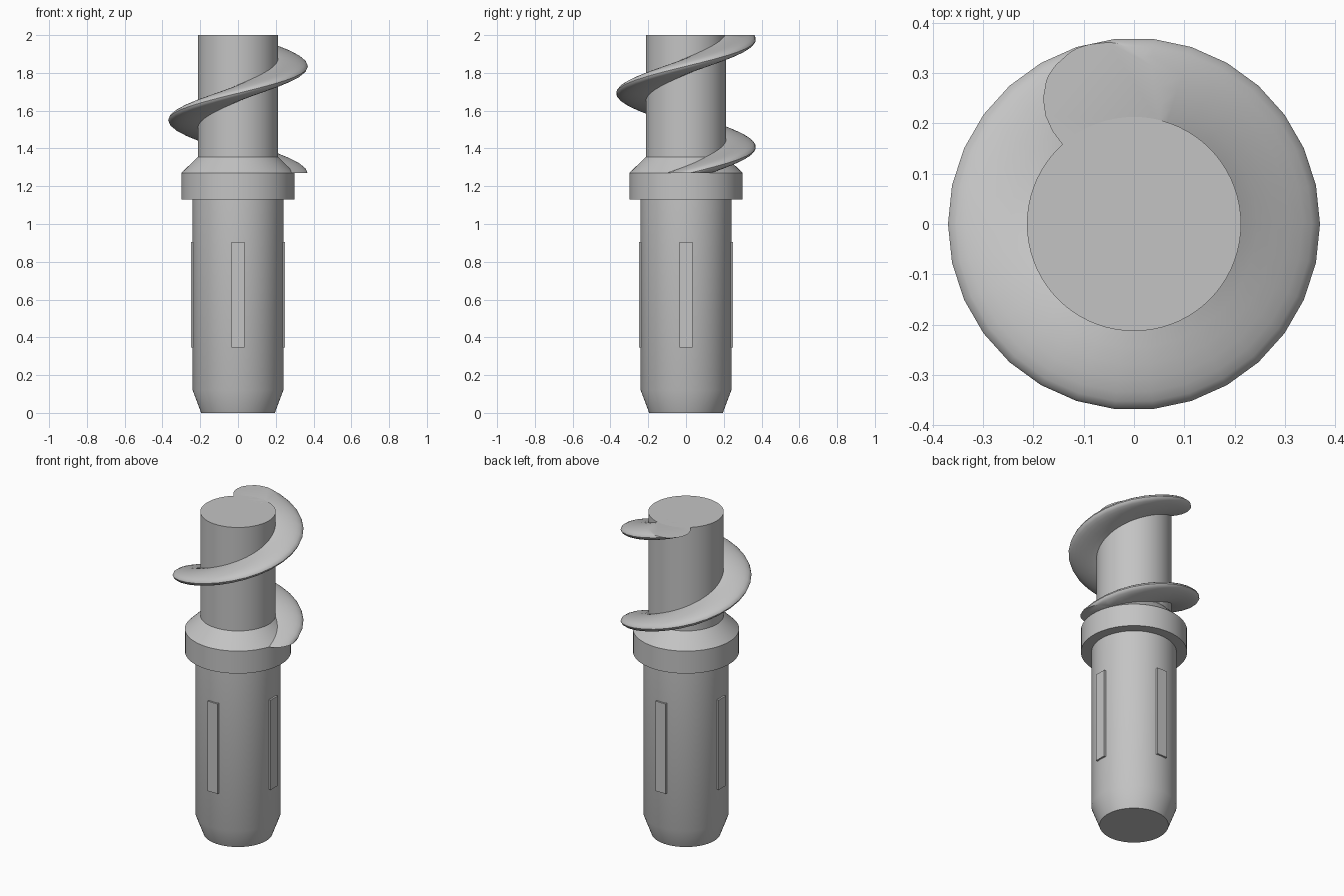
import bpy, bmesh
from math import sin, cos, pi, radians
from mathutils import Matrix

if "Cube" in bpy.data.objects:
    bpy.data.objects.remove(bpy.data.objects["Cube"], do_unlink=True)

COLOUR = (0.55, 0.55, 0.55, 1)
grey = bpy.data.materials.new("plain grey")
grey.use_nodes = True
grey.diffuse_color = COLOUR
grey.node_tree.nodes["Principled BSDF"].inputs["Base Color"].default_value = COLOUR


def finish(name, bm, smooth=True):
    bmesh.ops.recalc_face_normals(bm, faces=bm.faces[:])
    mesh = bpy.data.meshes.new(name)
    bm.to_mesh(mesh)
    bm.free()
    mesh.materials.append(grey)
    ob = bpy.data.objects.new(name, mesh)
    bpy.context.collection.objects.link(ob)
    if smooth:
        bpy.ops.object.select_all(action='DESELECT')
        ob.select_set(True)
        bpy.context.view_layer.objects.active = ob
        bpy.ops.object.shade_smooth_by_angle(angle=radians(30))
    return ob


def skin(bm, rings, closed_rings):
    """Join consecutive rings of vertices and cap both ends."""
    n = len(rings[0])
    for a, b in zip(rings, rings[1:]):
        for i in range(n):
            j = (i + 1) % n
            bm.faces.new((a[i], a[j], b[j], b[i]))
    if closed_rings:
        bm.faces.new(rings[0])
        bm.faces.new(rings[-1])


def lathe(name, profile, sides=72):
    bm = bmesh.new()
    rings = [[bm.verts.new((r * cos(2 * pi * i / sides), r * sin(2 * pi * i / sides), z))
              for i in range(sides)] for r, z in profile]
    skin(bm, rings, True)
    return finish(name, bm)


# Turned body: chamfered plug, collar with sloping shoulder, threaded core
COLLAR_TOP, TOP = 1.27, 2.0
lathe("plug_and_core", [(0.195, 0), (0.24, 0.12), (0.24, 1.13), (0.30, 1.13),
                        (0.30, COLLAR_TOP), (0.213, 1.355), (0.213, TOP)])

# Helical thread: half-elliptical section swept upwards, trimmed flat at both ends
PITCH, ROOT, TIP, HALF = 0.57, 0.21, 0.37, 0.044
STEP = radians(12)
bm = bmesh.new()
section = [(0.15, -HALF)]
section += [(ROOT + (TIP - ROOT) * cos(a), HALF * sin(a))
            for a in (pi * (k / 14 - 0.5) for k in range(15))]
section += [(0.15, HALF)]
rings = []
for s in range(-5, 44):
    a = s * STEP
    mid = 1.265 + PITCH * a / (2 * pi)
    rings.append([bm.verts.new((r * cos(a), r * sin(a), mid + h)) for r, h in section])
skin(bm, rings, True)
for z, up in ((COLLAR_TOP, -1), (TOP, 1)):
    cut = bmesh.ops.bisect_plane(bm, geom=bm.verts[:] + bm.edges[:] + bm.faces[:],
                                 plane_co=(0, 0, z), plane_no=(0, 0, up),
                                 clear_outer=True)
    rim = [e for e in cut["geom_cut"] if isinstance(e, bmesh.types.BMEdge)]
    bmesh.ops.holes_fill(bm, edges=rim, sides=0)
finish("helical_thread", bm)

# Four raised grip ribs around the plug
for i, side in enumerate(("left", "back", "right", "front")):
    bm = bmesh.new()
    bmesh.ops.create_cube(bm, size=1, matrix=Matrix.Rotation(i * pi / 2, 4, 'Z')
                          @ Matrix.Translation((0.23, 0, 0.625))
                          @ Matrix.Diagonal((0.04, 0.07, 0.56, 1)))
    finish(side + "_grip_rib", bm, smooth=False)
